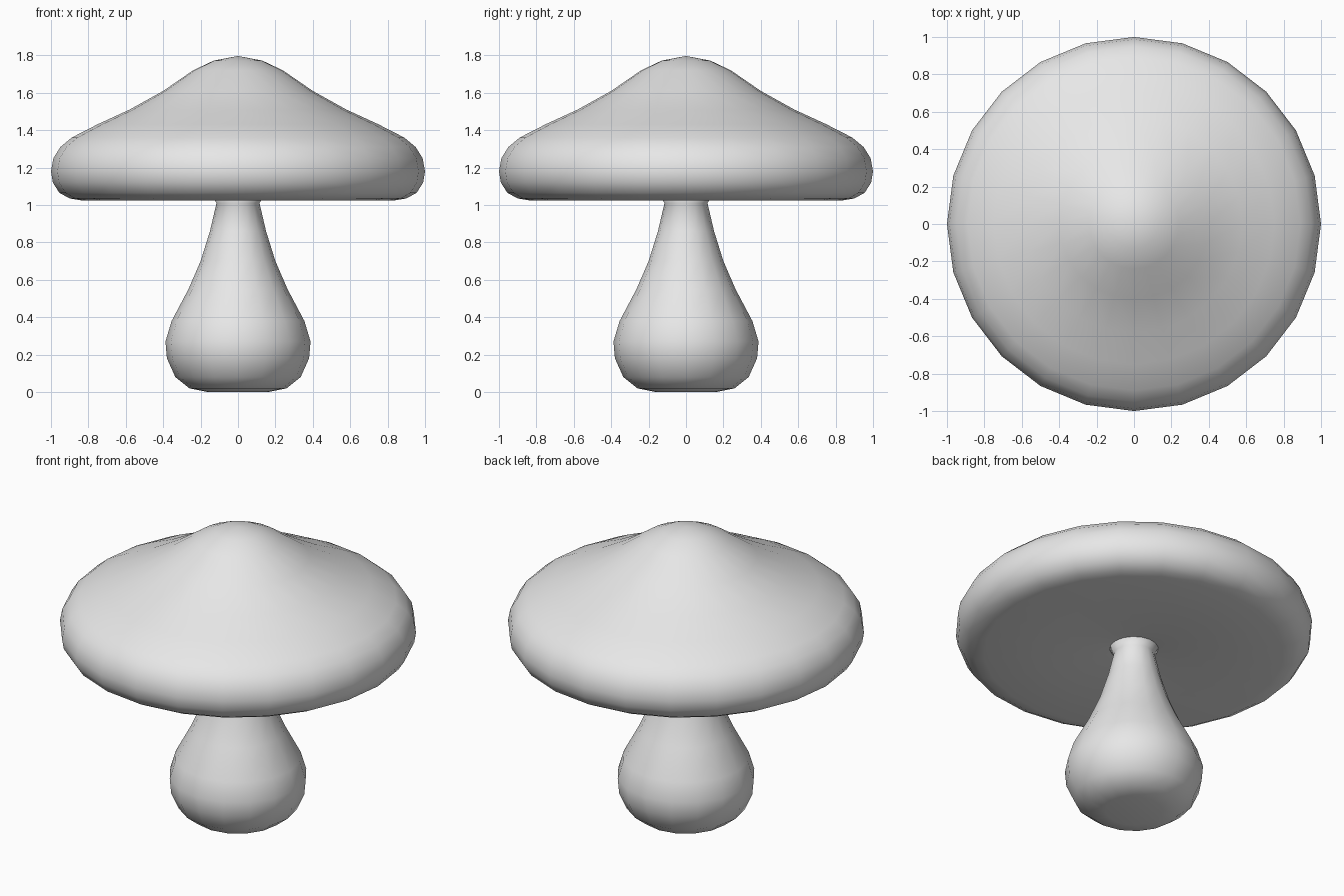
import bpy, bmesh, math

cube = bpy.data.objects.get("Cube")
if cube:
    bpy.data.objects.remove(cube, do_unlink=True)

# One plain grey for everything
grey = bpy.data.materials.new("light grey")
grey.use_nodes = True
colour = (0.8, 0.8, 0.8, 1.0)
grey.diffuse_color = colour
bsdf = grey.node_tree.nodes["Principled BSDF"]
bsdf.inputs["Base Color"].default_value = colour
bsdf.inputs["Roughness"].default_value = 0.8


def lathe(name, profile, sides):
    """Closed solid of revolution from (radius, height) points, ends on the axis."""
    bm = bmesh.new()
    rings = []
    for r, z in profile:
        if r == 0:
            rings.append([bm.verts.new((0, 0, z))] * sides)
        else:
            rings.append([bm.verts.new((r * math.cos(math.tau * i / sides),
                                        r * math.sin(math.tau * i / sides), z))
                          for i in range(sides)])
    for a, b in zip(rings, rings[1:]):
        for i in range(sides):
            j = (i + 1) % sides
            corners = list(dict.fromkeys((a[i], a[j], b[j], b[i])))
            bm.faces.new(corners).smooth = True
    bmesh.ops.recalc_face_normals(bm, faces=bm.faces)
    mesh = bpy.data.meshes.new(name)
    bm.to_mesh(mesh)
    bm.free()
    mesh.materials.append(grey)
    obj = bpy.data.objects.new(name, mesh)
    bpy.context.collection.objects.link(obj)
    return obj


# Bulbous stem with a narrow neck that flares slightly into the cap
lathe("stem", [
    (0, 0.005), (0.16, 0.0), (0.26, 0.02), (0.335, 0.08), (0.38, 0.18),
    (0.388, 0.27), (0.355, 0.38), (0.265, 0.55), (0.20, 0.70),
    (0.15, 0.86), (0.115, 1.01), (0.14, 1.055), (0, 1.08),
], 16)

# Wide cap: peaked crown, rounded rim, flat underside with a shallow hollow
lathe("cap", [
    (0, 1.797), (0.13, 1.772), (0.24, 1.72), (0.40, 1.61), (0.58, 1.51),
    (0.75, 1.432), (0.89, 1.36), (0.95, 1.31), (0.987, 1.25), (1.0, 1.18),
    (0.99, 1.12), (0.955, 1.065), (0.90, 1.035), (0.84, 1.025),
    (0.55, 1.027), (0.25, 1.032), (0.13, 1.05), (0, 1.06),
], 24)
